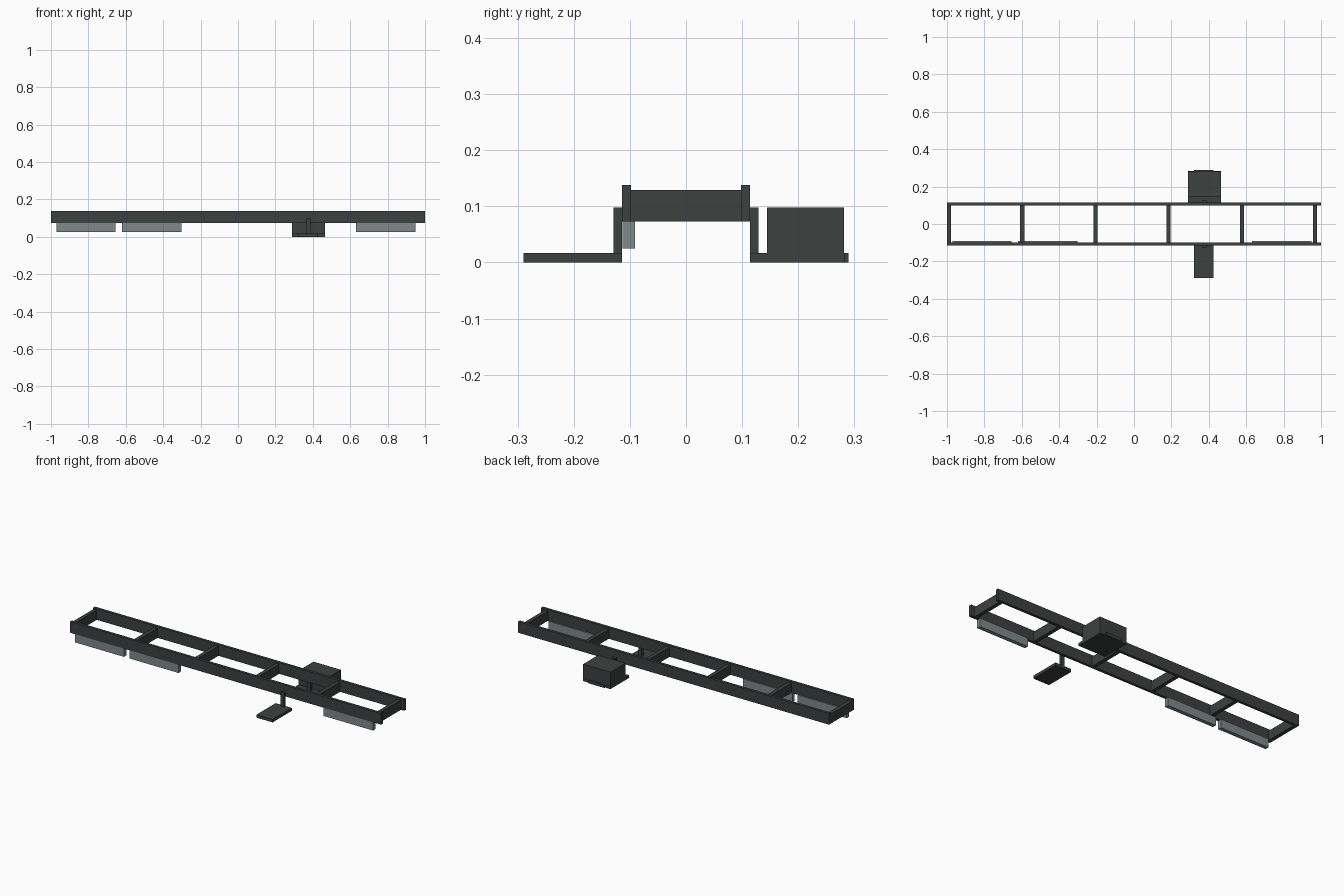
import bpy

if "Cube" in bpy.data.objects:
    bpy.data.objects.remove(bpy.data.objects["Cube"])


def material(name, rgb):
    m = bpy.data.materials.new(name)
    m.diffuse_color = (*rgb, 1)
    m.use_nodes = True
    m.node_tree.nodes["Principled BSDF"].inputs["Base Color"].default_value = m.diffuse_color
    return m


dark = material("dark_steel", (0.045, 0.053, 0.051))
grey = material("light_grey", (0.21, 0.25, 0.26))


def box(name, x, y, z, mat):
    """Axis-aligned box from (min, max) ranges."""
    lo, hi = zip(x, y, z)
    verts = [(a, b, c) for a in x for b in y for c in z]
    faces = [(0, 1, 3, 2), (4, 6, 7, 5), (0, 4, 5, 1),
             (2, 3, 7, 6), (0, 2, 6, 4), (1, 5, 7, 3)]
    me = bpy.data.meshes.new(name)
    me.from_pydata(verts, [], faces)
    me.materials.append(mat)
    ob = bpy.data.objects.new(name, me)
    bpy.context.collection.objects.link(ob)
    return ob


# Long side rails, foot steps and their hangers on both sides
for side, s in (("front", -1), ("back", 1)):
    def span(a, b):
        return tuple(sorted((s * a, s * b)))
    box(side + "_rail", (-1, 1), span(0.098, 0.114), (0.073, 0.138), dark)
    box(side + "_step_hanger", (0.365, 0.387), span(0.114, 0.129), (0, 0.098), dark)
    box(side + "_step", (0.322, 0.426), span(0.114, 0.29), (0, 0.017), dark)

# Evenly spaced crossmembers
for i in range(6):
    x = -0.989 + 0.3914 * i
    box(f"crossmember_{i + 1}", (x - 0.011, x + 0.011), (-0.098, 0.098), (0.073, 0.129), dark)

# Equipment box on its tray behind the frame
box("box_tray", (0.288, 0.464), (0.114, 0.283), (0, 0.0165), dark)
box("equipment_box", (0.288, 0.464), (0.144, 0.282), (0.0165, 0.098), dark)

# Grey skirt plates below the front rail
for i, (a, b) in enumerate(((-0.97, -0.655), (-0.62, -0.303), (0.63, 0.948))):
    box(f"skirt_plate_{i + 1}", (a, b), (-0.1135, -0.091), (0.025, 0.075), grey)
